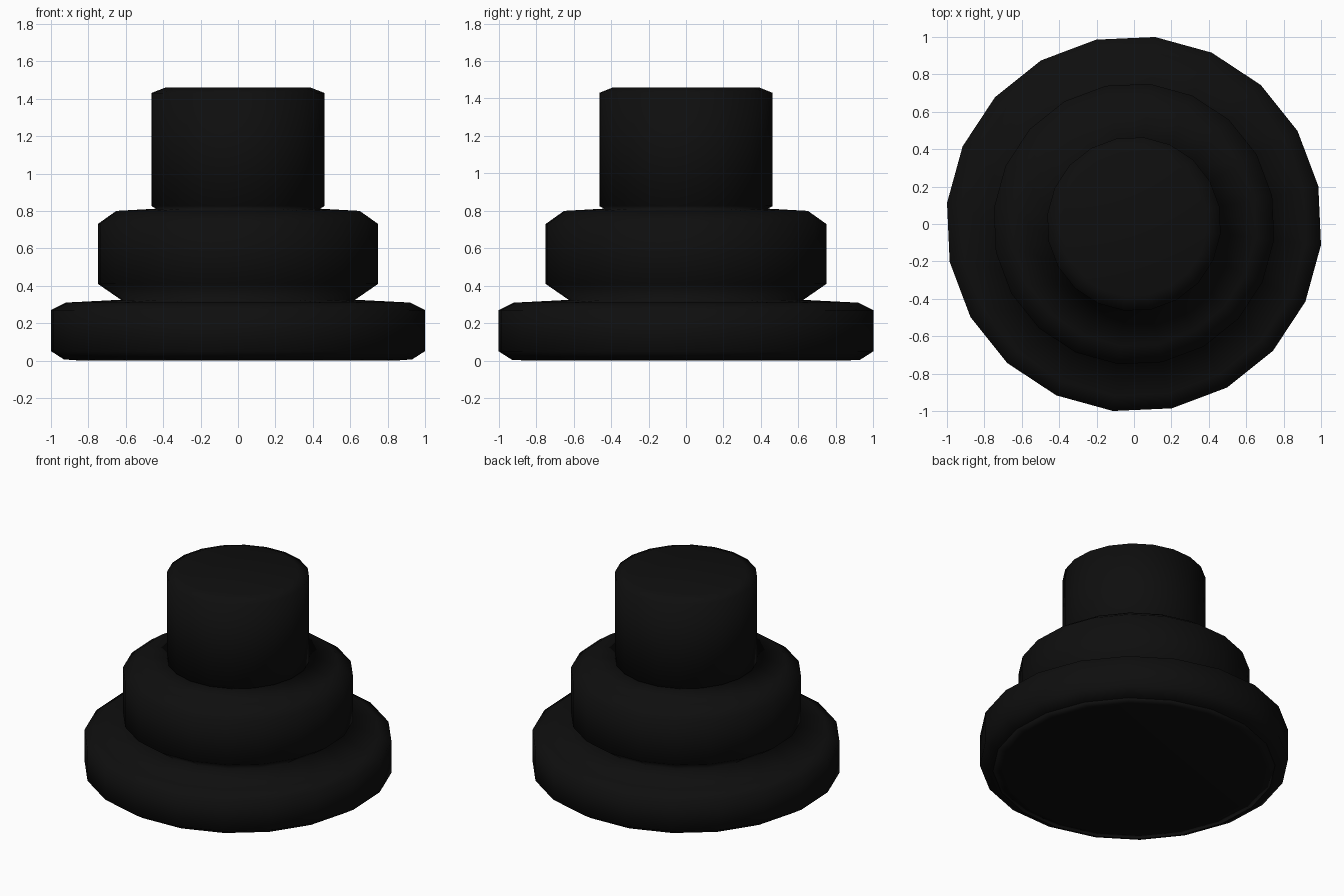
import bpy, bmesh, math

if "Cube" in bpy.data.objects:
    bpy.data.objects.remove(bpy.data.objects["Cube"])

SIDES = 20
TURN = math.radians(11.6)

black = bpy.data.materials.new("near_black")
black.diffuse_color = (0.0045, 0.0045, 0.0045, 1)
black.use_nodes = True
black.node_tree.nodes["Principled BSDF"].inputs["Base Color"].default_value = black.diffuse_color


def lathe(name, profile):
    """Spin a (radius, z) profile around z and cap both ends."""
    bm = bmesh.new()
    rings = []
    for r, z in profile:
        rings.append([bm.verts.new((r * math.cos(TURN + 2 * math.pi * i / SIDES),
                                    r * math.sin(TURN + 2 * math.pi * i / SIDES), z))
                      for i in range(SIDES)])
    for a, b in zip(rings, rings[1:]):
        for i in range(SIDES):
            j = (i + 1) % SIDES
            bm.faces.new((a[i], a[j], b[j], b[i]))
    bm.faces.new(rings[0][::-1])
    bm.faces.new(rings[-1])
    for f in bm.faces:
        f.smooth = True
    mesh = bpy.data.meshes.new(name)
    bm.to_mesh(mesh)
    bm.free()
    mesh.materials.append(black)
    obj = bpy.data.objects.new(name, mesh)
    bpy.context.collection.objects.link(obj)
    return obj


# One continuous stepped knob: wide base, middle collar, top post
lathe("stepped_knob", [
    (0.935, 0.005), (1.006, 0.05), (1.006, 0.27), (0.925, 0.31),   # base
    (0.63, 0.325), (0.754, 0.41), (0.754, 0.73), (0.655, 0.80),    # collar
    (0.44, 0.812), (0.466, 0.826), (0.466, 1.43), (0.39, 1.46),    # post
])
bpy.data.objects["stepped_knob"].location.z = -0.005 + 0.005
# Flat underside touching the ground
lathe("foot_plate", [(0.85, 0.0), (0.935, 0.006)])
